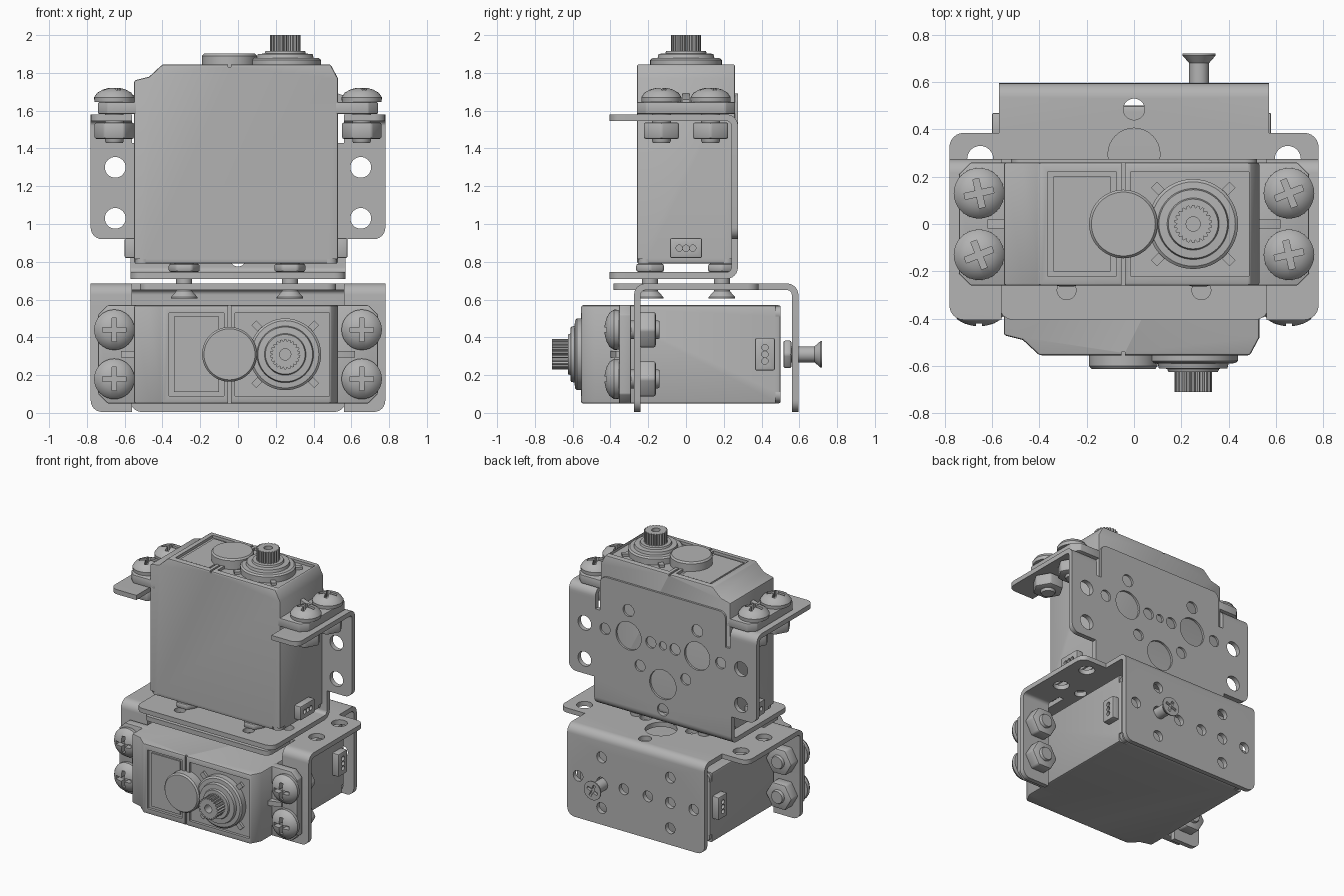
import bpy, bmesh, math
from mathutils import Matrix, Vector

if "Cube" in bpy.data.objects:
    bpy.data.objects.remove(bpy.data.objects["Cube"])

grey = bpy.data.materials.new("metal_grey")
grey.use_nodes = True
grey.diffuse_color = (0.45, 0.45, 0.45, 1)
grey.node_tree.nodes["Principled BSDF"].inputs["Base Color"].default_value = grey.diffuse_color
parts = []


def make(name, bm):
    bmesh.ops.recalc_face_normals(bm, faces=bm.faces)
    me = bpy.data.meshes.new(name)
    bm.to_mesh(me)
    bm.free()
    me.materials.append(grey)
    ob = bpy.data.objects.new(name, me)
    bpy.context.scene.collection.objects.link(ob)
    parts.append(ob)
    return ob


def rounded(pts, n=6):
    """Outline from (a, b) or (a, b, radius) points, with rounded corners."""
    out = []
    for i, p in enumerate(pts):
        c = Vector(p[:2])
        if len(p) < 3:
            out.append(c)
            continue
        a = c + (Vector(pts[i - 1][:2]) - c).normalized() * p[2]
        b = c + (Vector(pts[(i + 1) % len(pts)][:2]) - c).normalized() * p[2]
        for k in range(n + 1):
            t = k / n
            # blend weight of the corner gives a near-circular arc
            w = 1.414 * t * (1 - t)
            out.append((a * (1 - t) ** 2 + c * w + b * t * t) / ((1 - t) ** 2 + w + t * t))
    return out


def circle(a, b, r, n=32, turn=0):
    return [(a + r * math.cos(turn + math.tau * i / n), b + r * math.sin(turn + math.tau * i / n))
            for i in range(n)]


def box2(a0, a1, b0, b1):
    return [(a0, b0), (a1, b0), (a1, b1), (a0, b1)]


def prism(bm, pts, lo, hi, axis="z"):
    place = {"x": lambda a, b, t: (t, a, b), "y": lambda a, b, t: (a, t, b),
             "z": lambda a, b, t: (a, b, t)}[axis]
    bot, top = [[bm.verts.new(place(p[0], p[1], t)) for p in pts] for t in (lo, hi)]
    bm.faces.new(bot)
    bm.faces.new(top)
    for i in range(len(pts)):
        j = (i + 1) % len(pts)
        bm.faces.new((bot[i], bot[j], top[j], top[i]))


def solid(name, *shapes):
    bm = bmesh.new()
    for s in shapes:
        prism(bm, *s)
    return make(name, bm)


def lathe(name, profile, x, y, steps=32):
    """Turned part about a vertical axis; profile is (radius, z)."""
    bm = bmesh.new()
    vs = [bm.verts.new((x + r, y, z)) for r, z in profile]
    es = [bm.edges.new(e) for e in zip(vs, vs[1:])]
    bmesh.ops.spin(bm, geom=vs + es, cent=(x, y, 0), axis=(0, 0, 1), angle=math.tau,
                   steps=steps, use_duplicate=False)
    bmesh.ops.remove_doubles(bm, verts=bm.verts, dist=0.0005)
    return make(name, bm)


def apply(ob):
    dg = bpy.context.evaluated_depsgraph_get()
    me = bpy.data.meshes.new_from_object(ob.evaluated_get(dg))
    ob.modifiers.clear()
    ob.data = me


def cut(ob, *shapes):
    cutter = solid("cutter", *shapes)
    parts.remove(cutter)
    cutter.hide_render = True
    m = ob.modifiers.new("cut", "BOOLEAN")
    m.operation, m.solver, m.object = "DIFFERENCE", "EXACT", cutter
    apply(ob)
    bpy.data.objects.remove(cutter)


def bevel(ob, width):
    m = ob.modifiers.new("bevel", "BEVEL")
    m.width, m.segments, m.limit_method = width, 2, "ANGLE"
    apply(ob)


def plus(x, y, arm, w, turn):
    pts = [(arm, -w), (arm, w), (w, w), (w, arm), (-w, arm), (-w, w),
           (-arm, w), (-arm, -w), (-w, -w), (-w, -arm), (w, -arm), (w, -w)]
    c, s = math.cos(turn), math.sin(turn)
    return [(x + a * c - b * s, y + a * s + b * c) for a, b in pts]


def nut(name, x, y, r, lo, hi):
    bevel(solid(name, (circle(x, y, r, 6), lo, hi)), 0.012)


def pan_screw(x, y, turn):
    head = lathe("pan_screw", [(0, 1.43), (0.045, 1.43), (0.05, 1.44), (0.05, 1.645), (0.105, 1.645),
                               (0.107, 1.67), (0.09, 1.695), (0.06, 1.712), (0.03, 1.72), (0, 1.722)], x, y)
    cut(head, (plus(x, y, 0.062, 0.013, turn), 1.675, 1.8))
    nut("pan_screw_nut", x, y, 0.108, 1.45, 1.538)


def servo(turn):
    # case with sloped top ends
    case = solid("servo_case", ([(-.55, .79), (.53, .79), (.53, 1.77), (.49, 1.845), (-.4, 1.845),
                                 (-.47, 1.78), (-.55, 1.76)], -.26, .26, "y"))
    bevel(case, 0.01)
    # shallow top panels and corner screw pockets
    cut(case, (box2(-.365, -.075, -.22, .22), 1.825, 1.9), (box2(-.015, .485, -.22, .22), 1.825, 1.9),
        (box2(-.052, -.038, -.3, .3), 1.832, 1.9),
        *[(box2(x - .06, x + .06, y - .06, y + .06), .7, .815) for x in (-.55, .53) for y in (-.26, .26)])
    for x in (-.505, .485):
        for y in (-.215, .215):
            solid("case_screw", (circle(x, y, .04, 20), .79, .83))
    solid("panel_ribs", (box2(-.34, -.1, -.2, .2), 1.82, 1.834),
          (plus(.25, 0, .235, .018, math.pi / 4), 1.82, 1.844))
    # round cap, output boss, toothed shaft
    lathe("gear_cap", [(.145, 1.82), (.145, 1.89), (.135, 1.902), (0, 1.902)], -.045, 0, 48)
    lathe("output_boss", [(.19, 1.82), (.19, 1.868), (.178, 1.878), (.15, 1.88), (.145, 1.9), (.11, 1.902),
                          (.105, 1.915), (0, 1.915)], .25, 0, 48)
    teeth = [(.25 + r * math.cos(math.tau * (i + f) / 22), r * math.sin(math.tau * (i + f) / 22))
             for i in range(22) for r, f in ((.068, 0), (.08, .3), (.08, .7), (.068, .98))]
    shaft = solid("output_shaft", (teeth, 1.9, 2.0))
    cut(shaft, (circle(.25, 0, .03, 20), 1.93, 2.1))
    # ears, ribs, plugs and screws on both ends
    for s in (-1, 1):
        ear = rounded([(s * .5, -.26), (s * .69, -.26), (s * .74, -.21), (s * .74, .21),
                       (s * .69, .26), (s * .5, .26)])
        bevel(solid("servo_ear", (ear, 1.582, 1.645)), 0.006)
        solid("ear_rib", ([(s * .5, 1.64), (s * .62, 1.64), (s * .62, 1.66), (s * .53, 1.69), (s * .5, 1.69)],
                          -.018, .018, "y"))
        ends = sorted((s * .5, s * .59 - .01))
        plug = solid("cable_plug", (box2(-.085, .085, .82, .925), *ends, "x"))
        bevel(plug, 0.008)
        cut(plug, *[(circle(y, .872, .017, 12), *sorted((s * .56, s * .7)), "x") for y in (-.036, 0, .036)])
        for y in (-.13, .13):
            pan_screw(s * .655, y, turn + s * y * 2 * turn)


def folded(name, x0, x1, pts, hole_shapes):
    """Folded sheet flange with rounded free corners."""
    ob = solid(name, (rounded(pts), x0, x1, "x"))
    bm = bmesh.new()
    bm.from_mesh(ob.data)
    es = [e for e in bm.edges if all(v.co.y < -.404 for v in e.verts)
          and abs(e.verts[0].co.x - e.verts[1].co.x) < .001
          and (name == "base_flange" or abs(e.verts[0].co.x) > .7)]
    bmesh.ops.bevel(bm, geom=es, offset=.06, segments=6, profile=.5, affect="EDGES")
    bm.to_mesh(ob.data)
    bm.free()
    if hole_shapes:
        cut(ob, *hole_shapes)


def bracket():
    # back plate with side wings and a central tab
    half = [(.57, .9), (.57, .92), (.78, .92, .06), (.78, 1.5), (.56, 1.5), (.56, 1.43), (.52, 1.43),
            (.52, 1.69, .05)]
    mirror = [(-p[0],) + p[1:] for p in reversed(half)]
    plate = solid("bracket_plate", (rounded(half + mirror), .24, .275, "y"))
    holes = [(0, 1.01, .11), (0, 1.3, .03)]
    for s in (-1, 1):
        holes += [(s * .65, 1.3, .055), (s * .65, 1.03, .055), (s * .285, 1.3, .105), (s * .285, 1.49, .045),
                  (s * .48, 1.3, .042), (s * .1, 1.3, .042), (s * .19, 1.1, .042)]
    cut(plate, *[(circle(x, z, r), .2, .3, "y") for x, z, r in holes])
    # base flange, folded under the plate
    drill = [(circle(s * x, y - .09, .04), .6, .8) for s in (-1, 1)
             for x, y in ((.48, 0), (.285, .19), (.285, -.19), (.285, 0), (.1, 0))]
    folded("base_flange", -.57, .57, [(-.405, .71), (.275, .71, .06), (.275, .9), (.24, .9),
                                      (.24, .745, .025), (-.405, .745)],
           drill + [(circle(0, .82, .045), .2, .3, "y")])
    # mounting flanges, folded over the wings
    for s in (-1, 1):
        folded("mounting_flange", *sorted((s * .56, s * .78)),
               [(-.405, 1.58), (.275, 1.58, .06), (.275, 1.5), (.24, 1.5), (.24, 1.545, .025), (-.405, 1.545)], [])


def flat_screw(x, y, z):
    screw = lathe("flat_screw", [(0, z), (.07, z), (.07, z + .008), (.042, z + .04), (.042, z + .185),
                                 (0, z + .185)], x, y)
    cut(screw, (plus(x, y, .045, .01, .4), z - .1, z + .02))
    nut("flat_screw_nut", x, y, .085, .746, .79)


def build(move, job, *args):
    start = len(parts)
    job(*args)
    for ob in parts[start:]:
        ob.data.transform(move)


def lying(y, z):
    return Matrix.Translation((0, y, z)) @ Matrix.Rotation(math.pi / 2, 4, "X")


# upper unit stands, lower unit lies on its back
build(Matrix(), servo, .3)
build(Matrix(), bracket)
build(lying(1.29, .31), servo, 0)
build(lying(1.305, .41), bracket)
for sx in (-.285, .275):
    for sy in (-.19, .19):
        flat_screw(sx, sy, .605)
build(lying(1.305, .31), flat_screw, .275, 0, .585)

for ob in parts:
    ob.select_set(True)
bpy.context.view_layer.objects.active = parts[0]
bpy.ops.object.shade_smooth_by_angle(angle=math.radians(35))
